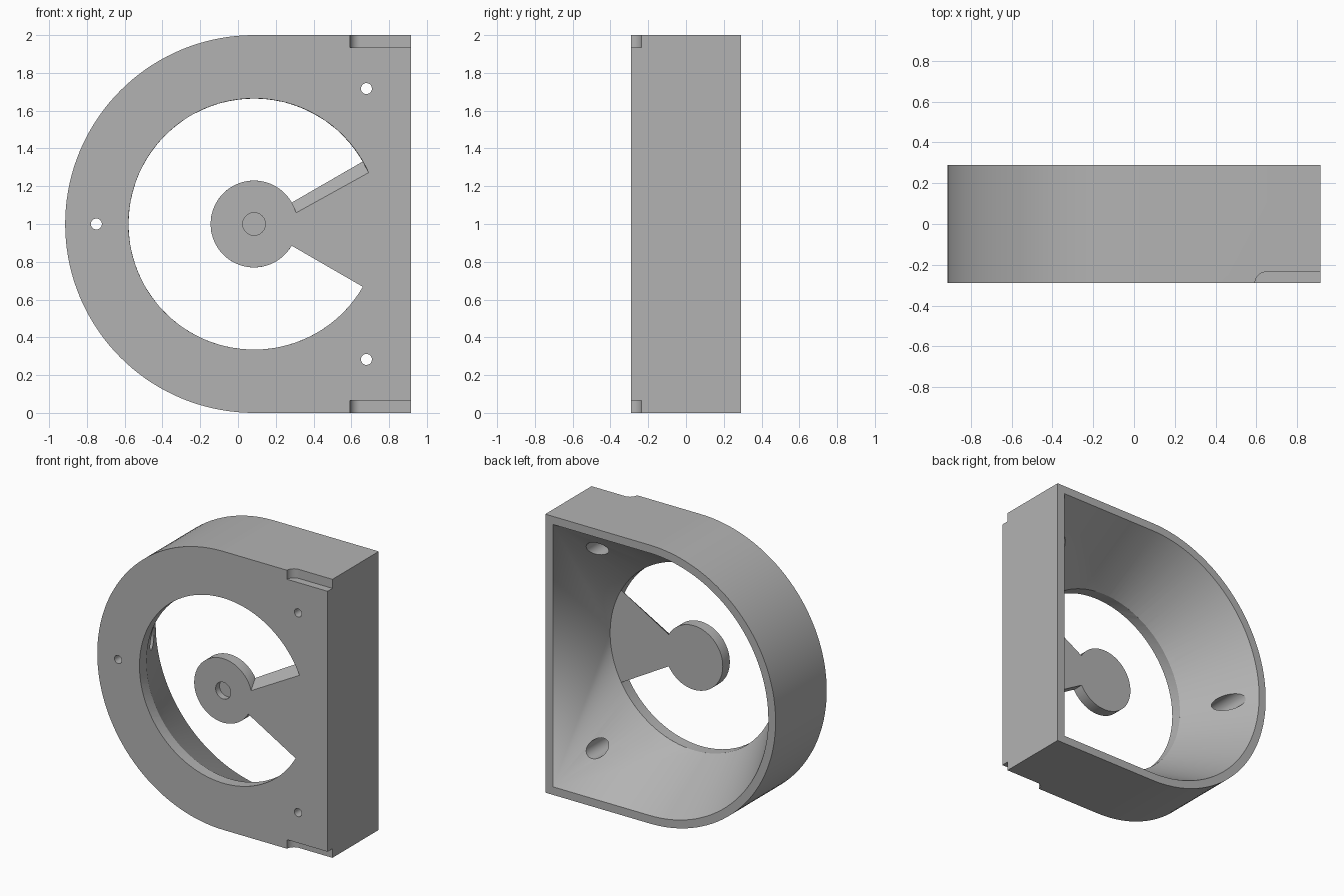
import bpy, bmesh, math

old = bpy.data.objects.get("Cube")
if old:
    bpy.data.objects.remove(old, do_unlink=True)

CX, CZ = 0.085, 1.0            # centre of the round end and opening
FRONT, BACK, RIGHT = -0.29, 0.29, 0.915
FLOOR = FRONT + 0.08           # rear face of the front plate
HOLE_R, HUB_R = 0.665, 0.23

grey = bpy.data.materials.new("plain grey")
grey.use_nodes = True
grey.diffuse_color = (0.45, 0.45, 0.45, 1)
grey.node_tree.nodes["Principled BSDF"].inputs["Base Color"].default_value = grey.diffuse_color


def arc(r, a0, a1, n, cx=CX, cz=CZ):
    """Points (x, z) along an arc, angles in degrees."""
    angles = [math.radians(a0 + (a1 - a0) * i / n) for i in range(n + 1)]
    return [(cx + r * math.cos(a), cz + r * math.sin(a)) for a in angles]


def d_shape(r, right):
    """Half circle on one side, square corners on the other."""
    return arc(r, 90, 270, 72) + [(right, CZ - r), (right, CZ + r)]


def make(name, bm):
    bmesh.ops.recalc_face_normals(bm, faces=bm.faces[:])
    mesh = bpy.data.meshes.new(name)
    bm.to_mesh(mesh)
    bm.free()
    obj = bpy.data.objects.new(name, mesh)
    bpy.context.collection.objects.link(obj)
    mesh.materials.append(grey)
    return obj


def loft(name, front, back, y0, y1):
    """Solid between two matching outlines at y0 and y1."""
    bm = bmesh.new()
    a = [bm.verts.new((x, y0, z)) for x, z in front]
    b = [bm.verts.new((x, y1, z)) for x, z in back]
    bm.faces.new(a)
    bm.faces.new(b[::-1])
    for i in range(len(a)):
        j = (i + 1) % len(a)
        bm.faces.new((a[i], b[i], b[j], a[j]))
    return make(name, bm)


def cylinder(name, x, z, r, y0, y1):
    ring = arc(r, 0, 360, 40, x, z)[:-1]
    return loft(name, ring, ring, y0, y1)


# Outer housing block
outline = d_shape(1.0, RIGHT)
housing = loft("housing", outline, outline, FRONT, BACK)


def cut(cutter):
    mod = housing.modifiers.new(cutter.name, 'BOOLEAN')
    mod.operation = 'DIFFERENCE'
    mod.solver = 'EXACT'
    mod.object = cutter
    bpy.context.view_layer.objects.active = housing
    bpy.ops.object.modifier_apply(modifier=mod.name)
    bpy.data.objects.remove(cutter, do_unlink=True)


# Funnel pocket: round at the plate, D-shaped at the open back
bm = bmesh.new()
for x, z in arc(HOLE_R, 0, 360, 96)[:-1]:
    bm.verts.new((x, FLOOR, z))
for y in (BACK, BACK + 0.02):
    for x, z in d_shape(0.942, RIGHT - 0.06):
        bm.verts.new((x, y, z))
bmesh.ops.convex_hull(bm, input=bm.verts[:])
cut(make("funnel_cutter", bm))


# Ring opening that leaves the hub and its spoke; upper spoke edge is slanted
def ring_outline(outer_start, hub_start):
    return arc(HOLE_R, outer_start, 330, 90) + arc(HUB_R, 330, hub_start, 60)


cut(loft("opening_cutter", ring_outline(24, 14.5), ring_outline(30, 30),
         FRONT - 0.002, FLOOR + 0.002))

# Blind recess in the hub
cut(cylinder("hub_recess_cutter", CX, CZ, 0.06, FRONT - 0.05, FRONT + 0.045))

# Screw holes with wide bores opening into the funnel
for x, z in ((-0.75, 1.0), (0.68, 1.717), (0.68, 0.283)):
    cut(cylinder("bore_cutter", x, z, 0.06, FLOOR + 0.01, 0.25))
    cut(cylinder("screw_hole_cutter", x, z, 0.029, FRONT - 0.05, 0.1))

# Round-ended notches at the top and bottom front corners
for z0, z1 in ((-0.1, 0.065), (1.935, 2.1)):
    bm = bmesh.new()
    side = arc(0.055, 180, 90, 12, 0.648, FRONT)
    side += [(1.1, FRONT + 0.055), (1.1, FRONT - 0.1), (0.593, FRONT - 0.1)]
    face = bm.faces.new([bm.verts.new((x, y, z0)) for x, y in side])
    top = bmesh.ops.extrude_face_region(bm, geom=[face])["geom"]
    bmesh.ops.translate(bm, vec=(0, 0, z1 - z0),
                        verts=[v for v in top if isinstance(v, bmesh.types.BMVert)])
    cut(make("notch_cutter", bm))

# Smooth curved walls, keep crisp edges
bpy.ops.object.select_all(action='DESELECT')
housing.select_set(True)
bpy.context.view_layer.objects.active = housing
bpy.ops.object.shade_smooth_by_angle(angle=math.radians(25))
